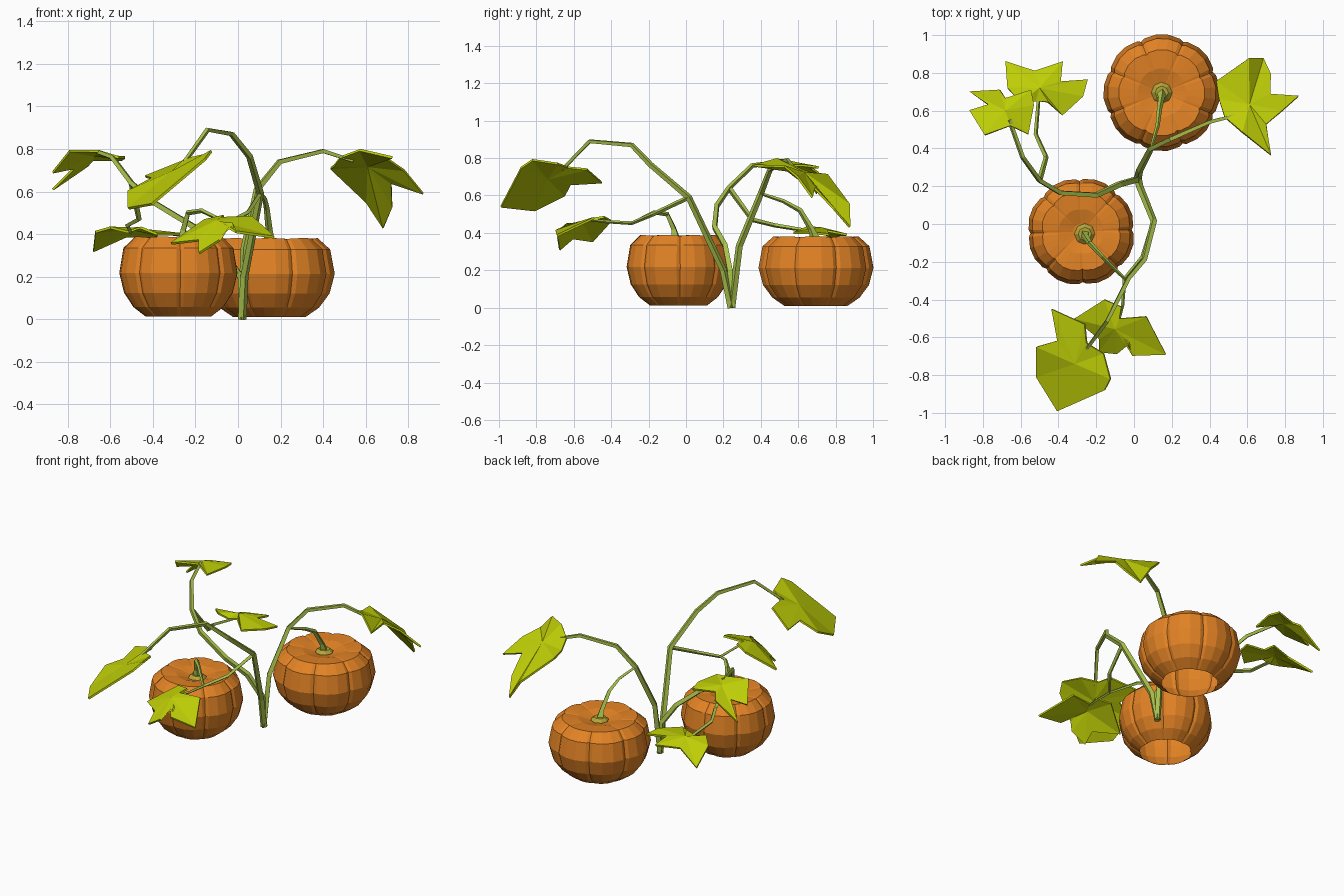
import bpy, bmesh, math
from mathutils import Vector


def material(name, rgb):
    m = bpy.data.materials.new(name)
    m.diffuse_color = (*rgb, 1)
    return m


ORANGE = material("pumpkin orange", (0.76, 0.225, 0.018))
VINE = material("vine green", (0.40, 0.54, 0.07))
LEAF = material("leaf yellow green", (0.52, 0.62, 0.002))
OLIVE = material("stalk foot olive", (0.46, 0.38, 0.04))


def add_mesh(name, bm, mat):
    mesh = bpy.data.meshes.new(name)
    bm.to_mesh(mesh)
    bm.free()
    mesh.materials.append(mat)
    ob = bpy.data.objects.new(name, mesh)
    bpy.context.collection.objects.link(ob)
    return ob


# Ribbed pumpkin: one profile lathed round, pinched at narrow grooves, open below
PROFILE = [(0.15, 0.92), (0.42, 0.985), (0.74, 1.0), (0.93, 0.86), (1.0, 0.55),
           (0.92, 0.3), (0.76, 0.12), (0.55, 0.0)]
RIB = [(0.0, 0.95), (0.09, 0.985), (0.36, 1.01), (0.64, 1.01), (0.91, 0.985)]
RIBS = 8


def pumpkin(name, centre, radius, height, turn):
    bm = bmesh.new()
    rings = []
    for r, z in PROFILE:
        ring = []
        for i in range(RIBS):
            for off, pinch in RIB:
                a = math.radians(turn) + 2 * math.pi * (i + off) / RIBS
                k = radius * r * pinch
                # grooves also dip on the top
                dz = (pinch - 1) * 0.25 if 0.3 < r < 0.8 and z > 0.9 else 0
                ring.append(bm.verts.new((k * math.cos(a), k * math.sin(a),
                                          height * (z + dz))))
        rings.append(ring)
    n = len(rings[0])
    for up, low in zip(rings, rings[1:]):
        for i in range(n):
            j = (i + 1) % n
            bm.faces.new((up[i], low[i], low[j], up[j]))
    bm.faces.new(rings[0])
    add_mesh(name, bm, ORANGE).location = centre


pumpkin("back_pumpkin", (0.147, 0.695, 0.01), 0.306, 0.37, -68)
pumpkin("front_pumpkin", (-0.28, -0.04, 0.012), 0.282, 0.375, -88)


# Four-sided tapering vines
def vine(name, points, r0, r1, foot=0):
    cu = bpy.data.curves.new(name, 'CURVE')
    cu.dimensions = '3D'
    cu.bevel_depth = 1.0
    cu.bevel_resolution = 0
    cu.use_fill_caps = True
    sp = cu.splines.new('POLY')
    sp.use_smooth = False
    sp.points.add(len(points) - 1)
    for i, p in enumerate(points):
        sp.points[i].co = (*p, 1)
        sp.points[i].radius = r0 + (r1 - r0) * i / (len(points) - 1)
    if foot:
        sp.points[-1].radius = foot
    cu.materials.append(VINE)
    ob = bpy.data.objects.new(name, cu)
    bpy.context.collection.objects.link(ob)
    bpy.ops.object.select_all(action='DESELECT')
    ob.select_set(True)
    bpy.context.view_layer.objects.active = ob
    bpy.ops.object.convert(target='MESH')


ROOT = (0.02, 0.243, 0.0)
vine("front_vine", [ROOT, (0.03, 0.2, 0.2), (0.105, 0.015, 0.59), (0.054, -0.19, 0.765),
                    (-0.03, -0.29, 0.87), (-0.143, -0.515, 0.89), (-0.25, -0.66, 0.74)],
     0.021, 0.011)
vine("front_side_vine", [(0.105, 0.015, 0.59), (0.045, -0.175, 0.5), (-0.05, -0.29, 0.452),
                         (-0.06, -0.43, 0.46), (-0.08, -0.51, 0.47)], 0.013, 0.007)
vine("back_vine", [ROOT, (0.03, 0.285, 0.33), (0.09, 0.40, 0.61), (0.195, 0.45, 0.74),
                   (0.40, 0.54, 0.79), (0.54, 0.575, 0.745)], 0.021, 0.011)
vine("left_vine", [ROOT, (0.012, 0.235, 0.2), (-0.077, 0.21, 0.33), (-0.2, 0.153, 0.43),
                   (-0.39, 0.165, 0.545), (-0.5, 0.23, 0.64), (-0.59, 0.354, 0.76),
                   (-0.66, 0.55, 0.785)], 0.021, 0.012)
vine("left_side_vine", [(-0.5, 0.23, 0.64), (-0.465, 0.354, 0.47), (-0.52, 0.476, 0.44),
                        (-0.505, 0.66, 0.41)], 0.015, 0.010)

# Stalks that join the pumpkins to the vines
vine("back_stalk", [(0.09, 0.40, 0.61), (0.125, 0.52, 0.57), (0.135, 0.61, 0.52),
                    (0.146, 0.67, 0.42), (0.147, 0.695, 0.355)], 0.008, 0.02, 0.03)
vine("front_stalk", [(-0.05, -0.29, 0.452), (-0.17, -0.17, 0.51), (-0.235, -0.10, 0.50),
                     (-0.257, -0.065, 0.42), (-0.26, -0.053, 0.36)], 0.008, 0.02, 0.03)

# Olive collar at the foot of each stalk
for name, pos in (("back_collar", (0.147, 0.695, 0.368)), ("front_collar", (-0.26, -0.053, 0.374))):
    bm = bmesh.new()
    bmesh.ops.create_cone(bm, cap_ends=True, segments=8, radius1=0.056, radius2=0.035, depth=0.02)
    add_mesh(name, bm, OLIVE).location = pos


# Lobed leaves: an outline fanned about a raised centre, with a thin edge
def leaf(name, centre, outline):
    bm = bmesh.new()
    c = bm.verts.new(centre)
    vs = [bm.verts.new(p) for p in outline]
    for i, v in enumerate(vs):
        bm.faces.new((c, v, vs[(i + 1) % len(vs)]))
    bmesh.ops.recalc_face_normals(bm, faces=bm.faces)
    bm.normal_update()
    if sum((f.normal * f.calc_area() for f in bm.faces), Vector()).z < 0:
        bmesh.ops.reverse_faces(bm, faces=bm.faces)
    ob = add_mesh(name, bm, LEAF)
    mod = ob.modifiers.new("thickness", 'SOLIDIFY')
    mod.thickness = 0.012
    mod.offset = 0


leaf("right_leaf", (0.61, 0.63, 0.72),
     [(0.435, 0.755, 0.71), (0.605, 0.875, 0.55), (0.683, 0.875, 0.43), (0.725, 0.79, 0.53),
      (0.72, 0.686, 0.64), (0.87, 0.675, 0.59), (0.78, 0.595, 0.70), (0.70, 0.528, 0.755),
      (0.725, 0.364, 0.76), (0.573, 0.485, 0.795), (0.48, 0.565, 0.76), (0.45, 0.66, 0.72)])
leaf("front_leaf", (-0.31, -0.74, 0.69),
     [(-0.435, -0.45, 0.67), (-0.26, -0.53, 0.74), (-0.25, -0.63, 0.75), (-0.16, -0.686, 0.77),
      (-0.124, -0.82, 0.79), (-0.155, -0.88, 0.75), (-0.404, -0.99, 0.54),
      (-0.515, -0.81, 0.52), (-0.515, -0.65, 0.60), (-0.404, -0.617, 0.66)])
leaf("low_front_leaf", (-0.10, -0.555, 0.46),
     [(-0.314, -0.50, 0.355), (-0.156, -0.40, 0.465), (-0.066, -0.438, 0.485),
      (-0.077, -0.50, 0.475), (0.066, -0.49, 0.48), (0.17, -0.69, 0.385),
      (-0.008, -0.697, 0.41), (-0.024, -0.633, 0.45), (-0.087, -0.686, 0.37),
      (-0.182, -0.676, 0.31), (-0.182, -0.607, 0.37)])
leaf("high_left_leaf", (-0.68, 0.60, 0.77),
     [(-0.87, 0.70, 0.61), (-0.71, 0.71, 0.72), (-0.68, 0.665, 0.75), (-0.545, 0.71, 0.75),
      (-0.53, 0.63, 0.76), (-0.56, 0.475, 0.76), (-0.655, 0.52, 0.79), (-0.79, 0.47, 0.79),
      (-0.87, 0.60, 0.69), (-0.77, 0.63, 0.71)])
leaf("low_left_leaf", (-0.50, 0.72, 0.425),
     [(-0.68, 0.86, 0.32), (-0.525, 0.81, 0.39), (-0.377, 0.86, 0.39), (-0.388, 0.755, 0.41),
      (-0.245, 0.765, 0.39), (-0.27, 0.675, 0.40), (-0.38, 0.575, 0.40), (-0.456, 0.645, 0.43),
      (-0.52, 0.65, 0.41), (-0.60, 0.645, 0.43), (-0.67, 0.72, 0.41)])
